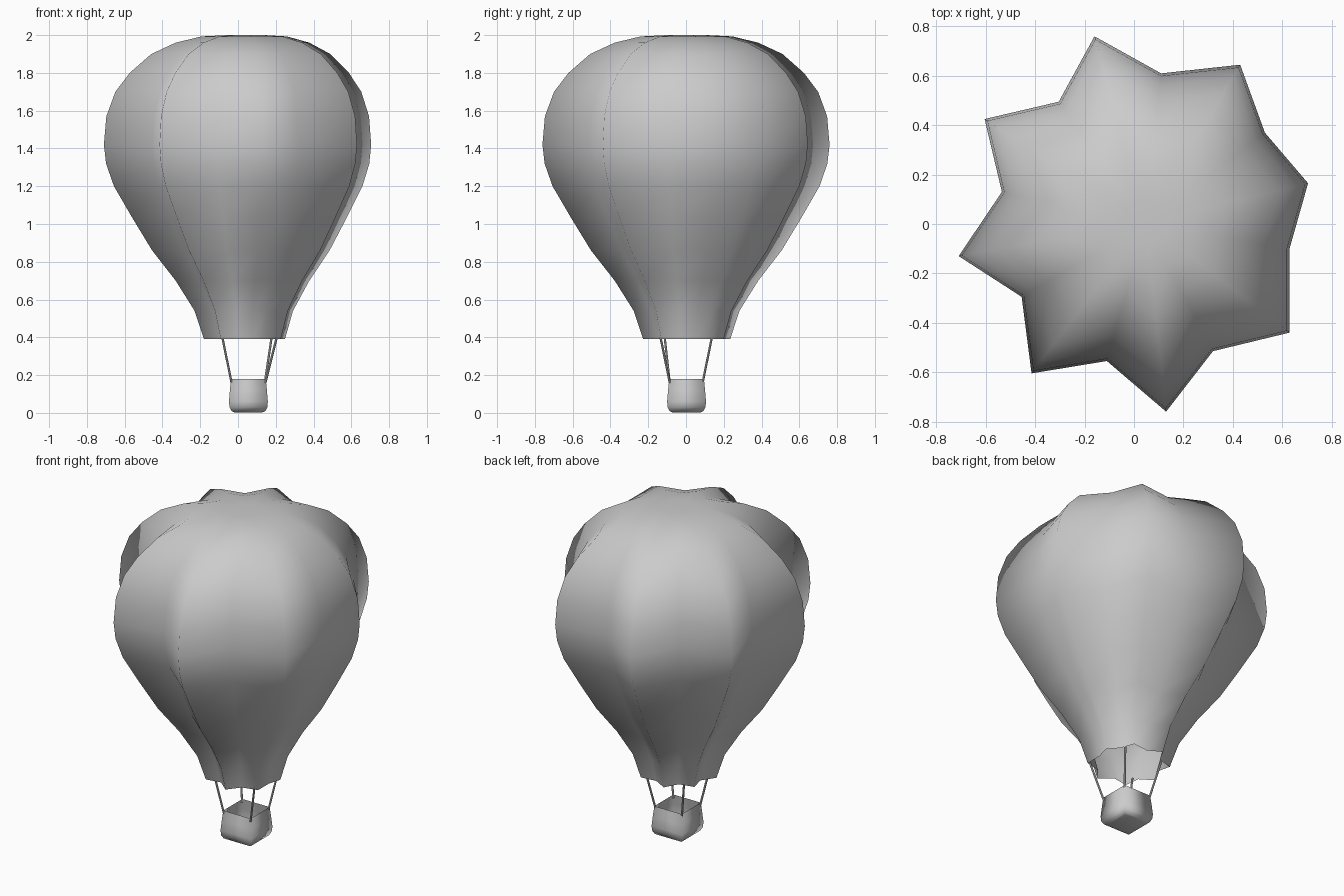
import bpy, bmesh
from mathutils import Vector

if "Cube" in bpy.data.objects:
    bpy.data.objects.remove(bpy.data.objects["Cube"])

CX, CY = 0.05, 0.005


def loft(name, outline, profile, center, cap_top=False, cap_bottom=False):
    """Stack scaled copies of an outline; profile holds (scale, z) pairs."""
    bm = bmesh.new()
    cx, cy = center
    rings = [[bm.verts.new((cx + (x - cx) * s, cy + (y - cy) * s, z)) for x, y in outline]
             for s, z in profile]
    n = len(outline)
    for a, b in zip(rings, rings[1:]):
        for i in range(n):
            j = (i + 1) % n
            bm.faces.new((a[i], a[j], b[j], b[i]))
    for use, ring, z in ((cap_top, rings[-1], profile[-1][1]), (cap_bottom, rings[0], profile[0][1])):
        if use:
            tip = bm.verts.new((cx, cy, z))
            for i in range(n):
                bm.faces.new((ring[i], ring[(i + 1) % n], tip))
    bmesh.ops.recalc_face_normals(bm, faces=bm.faces)
    for f in bm.faces:
        f.smooth = True
    me = bpy.data.meshes.new(name)
    bm.to_mesh(me)
    bm.free()
    ob = bpy.data.objects.new(name, me)
    bpy.context.collection.objects.link(ob)
    return ob


# Envelope: eight-pointed twisted star section, scaled along a balloon profile
star = [(0.705, 0.165), (0.53, 0.37), (0.43, 0.645), (0.11, 0.61),
        (-0.16, 0.76), (-0.305, 0.495), (-0.605, 0.425), (-0.535, 0.13),
        (-0.71, -0.13), (-0.455, -0.295), (-0.415, -0.605), (-0.11, -0.555),
        (0.13, -0.76), (0.32, -0.515), (0.63, -0.44), (0.63, -0.10)]
balloon = [(0.303, 0.39), (0.368, 0.54), (0.50, 0.70), (0.664, 0.86), (0.80, 1.03),
           (0.93, 1.20), (0.985, 1.32), (1.0, 1.42), (0.983, 1.57), (0.92, 1.70),
           (0.82, 1.80), (0.67, 1.90), (0.50, 1.96), (0.32, 1.993), (0.14, 2.0)]
loft("envelope", star, balloon, (CX, CY), cap_top=True)

# Basket: open square tub with a rounded base
BX, BY = 0.055, 0.003
square = [(BX + sx, BY + sy) for sx, sy in ((1, 1), (-1, 1), (-1, -1), (1, -1))]
tub = [(0.075, 0.003), (0.09, 0.01), (0.10, 0.03), (0.103, 0.06), (0.098, 0.12), (0.092, 0.18)]
loft("basket", square, tub, (BX, BY), cap_bottom=True)

# Ropes: from the basket corners up to the envelope mouth
ropes = [((-0.034, -0.086), (-0.083, -0.113)), ((-0.034, 0.088), (-0.083, 0.137)),
         ((0.145, -0.086), (0.205, -0.135)), ((0.142, 0.088), (0.178, 0.137))]
for k, (low, high) in enumerate(ropes):
    a, b = Vector((*low, 0.16)), Vector((*high, 0.40))
    d = b - a
    bpy.ops.mesh.primitive_cylinder_add(vertices=8, radius=0.006, depth=d.length,
                                        location=(a + b) / 2,
                                        rotation=d.to_track_quat('Z', 'Y').to_euler())
    bpy.context.object.name = f"rope_{k + 1}"
    bpy.ops.object.shade_smooth_by_angle()
